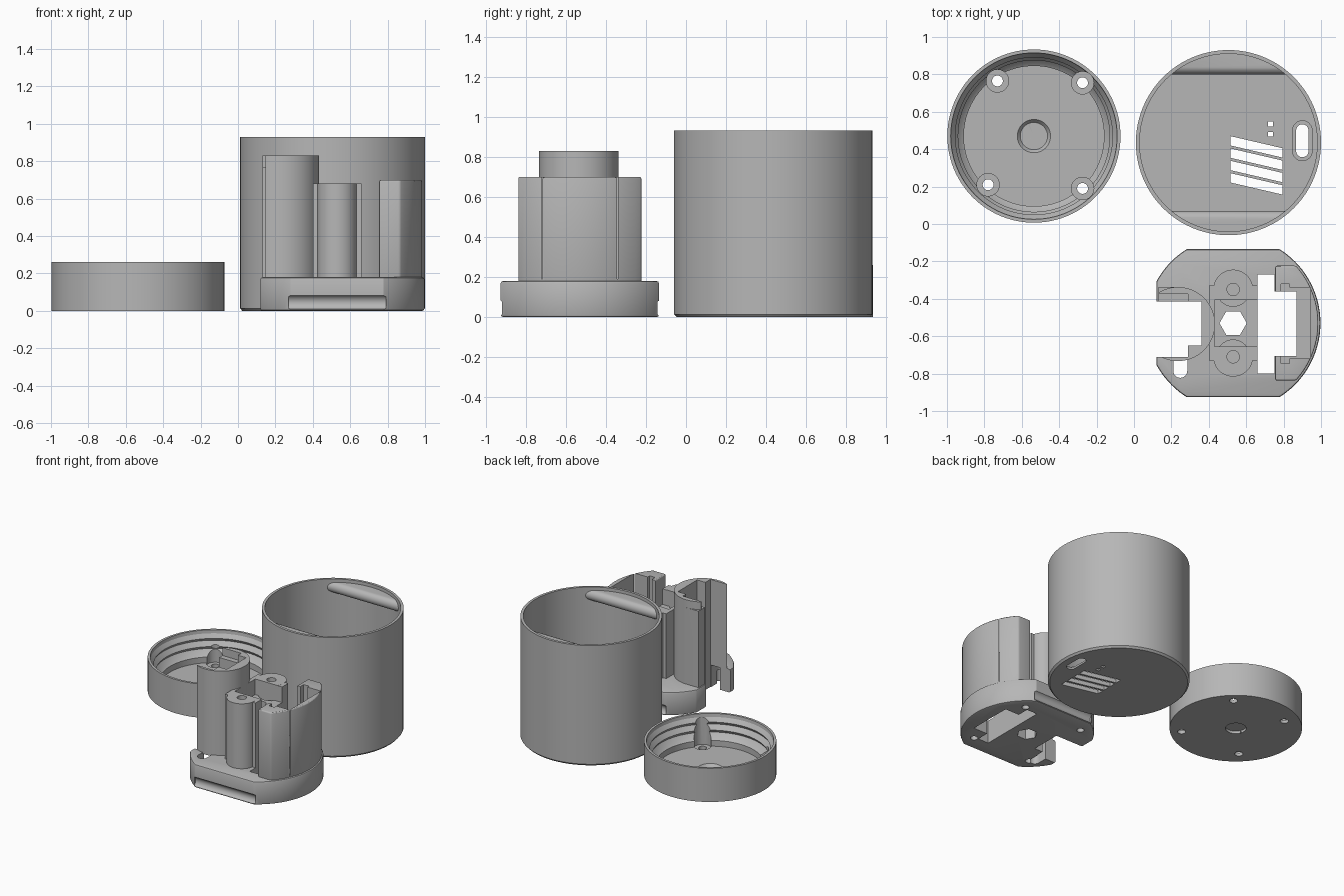
import bpy, bmesh, math

if "Cube" in bpy.data.objects:
    bpy.data.objects.remove(bpy.data.objects["Cube"])

grey = bpy.data.materials.new("plain grey")
grey.use_nodes = True
grey.diffuse_color = (0.47, 0.47, 0.47, 1)
grey.node_tree.nodes["Principled BSDF"].inputs["Base Color"].default_value = grey.diffuse_color


def finish(name, bm):
    bmesh.ops.recalc_face_normals(bm, faces=bm.faces)
    mesh = bpy.data.meshes.new(name)
    bm.to_mesh(mesh)
    bm.free()
    mesh.materials.append(grey)
    ob = bpy.data.objects.new(name, mesh)
    bpy.context.collection.objects.link(ob)
    return ob


def activate(ob):
    bpy.ops.object.select_all(action="DESELECT")
    ob.select_set(True)
    bpy.context.view_layer.objects.active = ob


def apply(ob, kind, **settings):
    mod = ob.modifiers.new(kind.lower(), kind)
    for key, value in settings.items():
        setattr(mod, key, value)
    activate(ob)
    bpy.ops.object.modifier_apply(modifier=mod.name)


def prism(name, points, low, high, axis="z"):
    """Extrude an outline along z, or a (y, z) outline along x."""
    bm = bmesh.new()
    place = (lambda a, b: (a, b, low)) if axis == "z" else (lambda a, b: (low, a, b))
    face = bm.faces.new([bm.verts.new(place(a, b)) for a, b in points])
    ext = bmesh.ops.extrude_face_region(bm, geom=[face])
    step = (0, 0, high - low) if axis == "z" else (high - low, 0, 0)
    bmesh.ops.translate(bm, vec=step, verts=[g for g in ext["geom"] if isinstance(g, bmesh.types.BMVert)])
    return finish(name, bm)


def box(name, x0, x1, y0, y1, z0, z1):
    return prism(name, [(x0, y0), (x1, y0), (x1, y1), (x0, y1)], z0, z1)


def ring(a, b, r, n, start=0.0, sweep=math.tau):
    return [(a + r * math.cos(start + sweep * i / n), b + r * math.sin(start + sweep * i / n)) for i in range(n)]


def cyl(name, x, y, r, z0, z1, n=32, axis="z"):
    return prism(name, ring(x, y, r, n), z0, z1, axis)


def lathe(name, x, y, profile, n=96):
    bm = bmesh.new()
    verts = [bm.verts.new((x + r, y, z)) for r, z in profile]
    edges = [bm.edges.new(pair) for pair in zip(verts, verts[1:])]
    bmesh.ops.spin(bm, geom=verts + edges, cent=(x, y, 0), axis=(0, 0, 1), angle=math.tau, steps=n, use_merge=True)
    bmesh.ops.remove_doubles(bm, verts=bm.verts, dist=1e-5)
    return finish(name, bm)


def boolean(ob, tool, operation="DIFFERENCE"):
    apply(ob, "BOOLEAN", object=tool, operation=operation, solver="EXACT")
    bpy.data.objects.remove(tool)
    return ob


def smooth(*obs):
    for ob in obs:
        activate(ob)
        bpy.ops.object.shade_smooth_by_angle(angle=math.radians(28))


# Cup shell
CX, CY = 0.505, 0.435
cup = lathe("cup", CX, CY, [(0, 0), (0.482, 0), (0.495, 0.014), (0.495, 0.93), (0.475, 0.93), (0.475, 0.03), (0, 0.03)])

# Cup floor openings: cable slot, two peepholes and slanted vents
slot = [(a, b) for a, b in ring(0.9, 0.5, 0.033, 16, 0, math.pi * 16 / 15)]
slot += ring(0.9, 0.39, 0.033, 16, math.pi, math.pi * 16 / 15)
boolean(cup, prism("slot_cut", slot, -0.1, 0.1))
recess = ring(0.9, 0.5, 0.052, 16, 0, math.pi * 16 / 15) + ring(0.9, 0.39, 0.052, 16, math.pi, math.pi * 16 / 15)
boolean(cup, prism("recess_cut", recess, 0.015, 0.1))
for y in (0.48, 0.535):
    boolean(cup, box("peephole_cut", 0.717, 0.743, y - 0.013, y + 0.013, -0.1, 0.1))
for i in range(4):
    y = 0.47 - 0.066 * i
    boolean(cup, prism("vent_cut", [(0.515, y), (0.515, y - 0.05), (0.795, y - 0.115), (0.795, y - 0.065)], -0.1, 0.1))
smooth(cup)

# Snap ridges inside the cup
for name, side in (("back_ridge", 1), ("front_ridge", -1)):
    arc = ring(0.405, 0.865, 0.04, 13, math.pi / 2, math.pi * 13 / 12) + [(0.49, 0.825), (0.49, 0.905)]
    ridge = prism(name, [(CY + side * y, z) for y, z in arc], 0, 1, "x")
    smooth(boolean(ridge, cyl("ridge_trim", CX, CY, 0.48, 0.5, 1, 96), "INTERSECT"))

# Lid with threaded inner wall
LX, LY = -0.535, 0.47
lid = lathe("lid", LX, LY, [
    (0, 0), (0.463, 0), (0.463, 0.26), (0.445, 0.26), (0.442, 0.235), (0.42, 0.205), (0.432, 0.185),
    (0.405, 0.15), (0.417, 0.13), (0.39, 0.095), (0.375, 0.085), (0.375, 0.04), (0, 0.04)])
boolean(lid, cyl("centre_hole", LX, LY, 0.073, -0.1, 0.2, 48))
boolean(lid, lathe("centre_chamfer", LX, LY, [(0, 0.02), (0.073, 0.02), (0.097, 0.05), (0, 0.05)], 48))
for x, y in ((-0.73, 0.765), (-0.275, 0.755), (-0.78, 0.21), (-0.275, 0.19)):
    boolean(lid, cyl("screw_hole", x, y, 0.029, -0.1, 0.1))
    boolean(lid, cyl("screw_channel", x, y, 0.06, 0.025, 0.4))
smooth(lid)

# Holder base plate: round with two flats
BX, BY = 0.53, -0.53
base = cyl("base_plate", BX, BY, 0.467, 0, 0.18, 96)
boolean(base, box("flats", 0.12, 1.2, BY - 0.395, BY + 0.395, -0.1, 0.3), "INTERSECT")
apply(base, "BEVEL", width=0.012, segments=2, limit_method="ANGLE", angle_limit=math.radians(40))


def mouth_cuts(ob):
    boolean(ob, box("mouth", -0.2, 0.36, -0.65, -0.415, -0.2, 1))
    boolean(ob, box("mouth_side", -0.2, 0.29, -0.712, -0.64, -0.2, 1))


def hex_cut(ob):
    boolean(ob, cyl("hex_hole", BX, BY, 0.073, -0.2, 1, 6))


mouth_cuts(base)
hex_cut(base)
boolean(base, box("cable_slot", 0.21, 0.285, -0.785, -0.70, -0.2, 0.4))
boolean(base, cyl("cable_slot_end", 0.2475, -0.785, 0.0374, -0.2, 0.4))
boolean(base, box("window", 0.66, 0.75, -0.80, -0.27, -0.2, 0.4))
boolean(base, box("window_side", 0.74, 0.87, -0.705, -0.36, -0.2, 0.4))
for side in (1, -1):
    y = BY + side * 0.395
    boolean(base, cyl("snap_groove", y + side * 0.02, 0.045, 0.042, 0.27, 0.79, 24, "x"))
    for x in (-0.25, 0.25):
        boolean(base, cyl("blind_hole", BX + x, BY + side * 0.28, 0.026, -0.1, 0.1, 24))
smooth(base)

# Tall rounded tower with an open pocket
tower = cyl("tower", 0.235, -0.535, 0.198, 0.17, 0.83, 64)
boolean(tower, box("tower_trim", 0.13, 0.6, -0.8, -0.2, 0, 1), "INTERSECT")
square = box("tower_wall", 0.13, 0.235, -0.43, -0.337, 0.17, 0.77)
boolean(tower, square, "UNION")
mouth_cuts(tower)
boolean(tower, box("ledge_cut", -0.1, 0.29, -0.45, -0.375, 0.77, 1))
smooth(tower)

# Central block with hexagonal hole and a sunken middle
block = box("centre_block", 0.40, 0.66, BY - 0.2, BY + 0.2, 0.17, 0.68)
boolean(block, box("sunken_middle", 0.43, 0.8, -0.655, -0.405, 0.56, 1))
hex_cut(block)

# Screw columns
for name, y in (("back_column", -0.35), ("front_column", -0.71)):
    column = cyl(name, BX, y, 0.106, 0.17, 0.681, 48)
    boolean(column, box("column_trim", 0, 1, -0.655, -0.405, 0, 1))
    boolean(column, cyl("screw_hole", BX, y, 0.033, 0.3, 1))
    smooth(column)
    boolean(block, cyl("block_clearance", BX, y, 0.09, 0.3, 1))

# Curved board holder
board = cyl("board_holder", BX, BY, 0.455, 0.17, 0.70, 96)
boolean(board, box("holder_trim", 0.755, 1.2, BY - 0.307, BY + 0.307, 0, 1), "INTERSECT")
apply(board, "BEVEL", width=0.014, segments=3, limit_method="ANGLE", angle_limit=math.radians(40))
boolean(board, box("holder_opening", 0.5, 0.87, -0.705, -0.36, 0, 1))
boolean(board, box("holder_pocket", 0.83, 0.945, -0.72, -0.34, 0.19, 1))
boolean(board, box("board_slot", 0.785, 0.832, -0.745, -0.32, 0.19, 1))
smooth(board)
